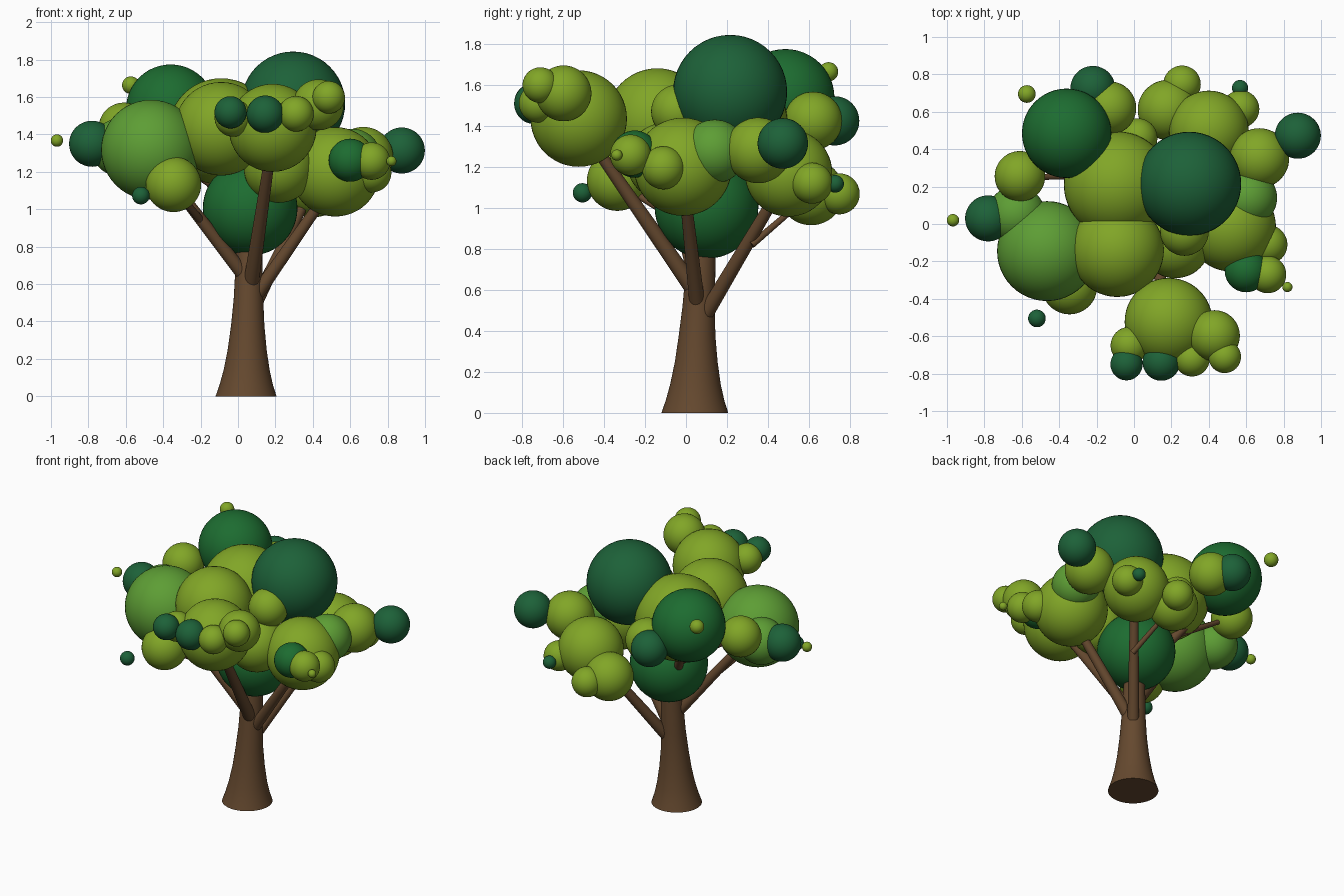
import bpy, bmesh
from mathutils import Vector, Matrix


def material(name, rgb):
    m = bpy.data.materials.new(name)
    m.diffuse_color = (*rgb, 1)
    return m


BARK = material("bark", (0.13, 0.066, 0.028))
LEAF = {
    "o": material("olive_leaf", (0.22, 0.38, 0.02)),
    "m": material("mid_leaf", (0.11, 0.34, 0.035)),
    "d": material("dark_leaf", (0.012, 0.15, 0.03)),
    "t": material("deep_leaf", (0.012, 0.12, 0.04)),
}


def finish(name, bm, mat):
    for f in bm.faces:
        f.smooth = len(f.verts) < 5
    me = bpy.data.meshes.new(name)
    bm.to_mesh(me)
    bm.free()
    me.materials.append(mat)
    ob = bpy.data.objects.new(name, me)
    bpy.context.collection.objects.link(ob)
    return ob


def tube(name, points, radii, sides=32):
    """Round tapered tube; one ring per point, capped at both ends."""
    bm = bmesh.new()
    pts = [Vector(p) for p in points]
    axis = (pts[-1] - pts[0]).normalized()
    rot = Matrix.Identity(3) if name == "trunk" else axis.to_track_quat('Z', 'Y').to_matrix()
    rings = []
    for p, r in zip(pts, radii):
        ring = bmesh.ops.create_circle(bm, segments=sides, radius=r)["verts"]
        for v in ring:
            v.co = rot @ v.co + p
        rings.append(ring)
    for a, b in zip(rings, rings[1:]):
        for i in range(sides):
            j = (i + 1) % sides
            bm.faces.new((a[i], a[j], b[j], b[i]))
    bm.faces.new(rings[0])
    bm.faces.new(rings[-1])
    bmesh.ops.recalc_face_normals(bm, faces=bm.faces)
    return finish(name, bm, BARK)


def clump(name, *balls):
    """Leaf balls given as (colour key, x, y, z, radius)."""
    for i, (c, x, y, z, r) in enumerate(balls, 1):
        bm = bmesh.new()
        bmesh.ops.create_uvsphere(bm, u_segments=48, v_segments=24, radius=r)
        ob = finish(f"{name}_leaf_ball_{i}", bm, LEAF[c])
        ob.location = (x, y, z)


# flared trunk
tube("trunk",
     [(.043, .043, 0), (.044, .044, .06), (.046, .046, .14), (.049, .05, .25),
      (.052, .054, .38), (.056, .062, .52), (.06, .075, .78), (.063, .085, .95)],
     [.163, .143, .123, .104, .089, .079, .069, .06], 48)

# main boughs
tube("front_branch", [(.065, .06, .57), (.185, -.50, 1.38)], [.042, .026])
tube("left_branch", [(.03, .05, .65), (-.42, -.1, 1.23)], [.038, .026])
tube("right_branch", [(.09, .055, .53), (.50, -.01, 1.12)], [.038, .026])
tube("back_branch", [(.09, .1, .49), (.40, .48, 1.13)], [.038, .026])
tube("back_left_branch", [(.06, .08, .82), (-.34, .46, 1.45)], [.036, .022])

# thin twigs
tube("back_twig", [(.28, .32, .82), (.19, .6, 1.06)], [.018, .013], 16)
tube("left_front_twig", [(-.2, -.03, .94), (-.33, -.3, 1.1)], [.022, .015], 16)
tube("left_back_twig", [(-.15, .26, 1.14), (-.58, .25, 1.42)], [.022, .014], 16)

# foliage
clump("centre",
      ("t", .295, .215, 1.565, .278), ("o", -.09, .21, 1.415, .285),
      ("o", -.09, -.14, 1.43, .25), ("d", .065, .10, 1.005, .253),
      ("o", .22, -.10, 1.225, .19), ("o", .27, -.04, 1.47, .13),
      ("o", .02, .46, 1.30, .105))
clump("left",
      ("m", -.465, -.145, 1.318, .267), ("m", -.63, .05, 1.33, .155),
      ("t", -.78, .03, 1.35, .123), ("o", -.61, .255, 1.435, .135),
      ("o", -.345, -.335, 1.133, .148), ("t", -.519, -.505, 1.073, .047),
      ("o", -.968, .02, 1.367, .033))
clump("back_left",
      ("d", -.36, .485, 1.535, .239), ("o", -.13, .62, 1.424, .142),
      ("t", -.22, .725, 1.424, .12), ("o", -.573, .695, 1.663, .047))
clump("front",
      ("o", .185, -.523, 1.435, .235), ("o", .43, -.597, 1.558, .136),
      ("o", .485, -.71, 1.598, .087), ("o", .31, -.72, 1.51, .095),
      ("t", .146, -.738, 1.508, .1), ("t", -.04, -.75, 1.518, .086),
      ("o", -.025, -.65, 1.488, .1))
clump("right",
      ("o", .52, -.015, 1.2, .239), ("m", .61, .14, 1.275, .155),
      ("o", .67, .352, 1.28, .16), ("t", .876, .472, 1.314, .123),
      ("d", .6, -.25, 1.262, .115), ("o", .714, -.27, 1.257, .1),
      ("o", .82, -.337, 1.257, .027), ("o", .715, -.11, 1.195, .105))
clump("back",
      ("o", .40, .50, 1.17, .213), ("o", .57, .615, 1.12, .1),
      ("t", .567, .727, 1.117, .043), ("o", .18, .61, 1.075, .16),
      ("o", .257, .747, 1.068, .1))
